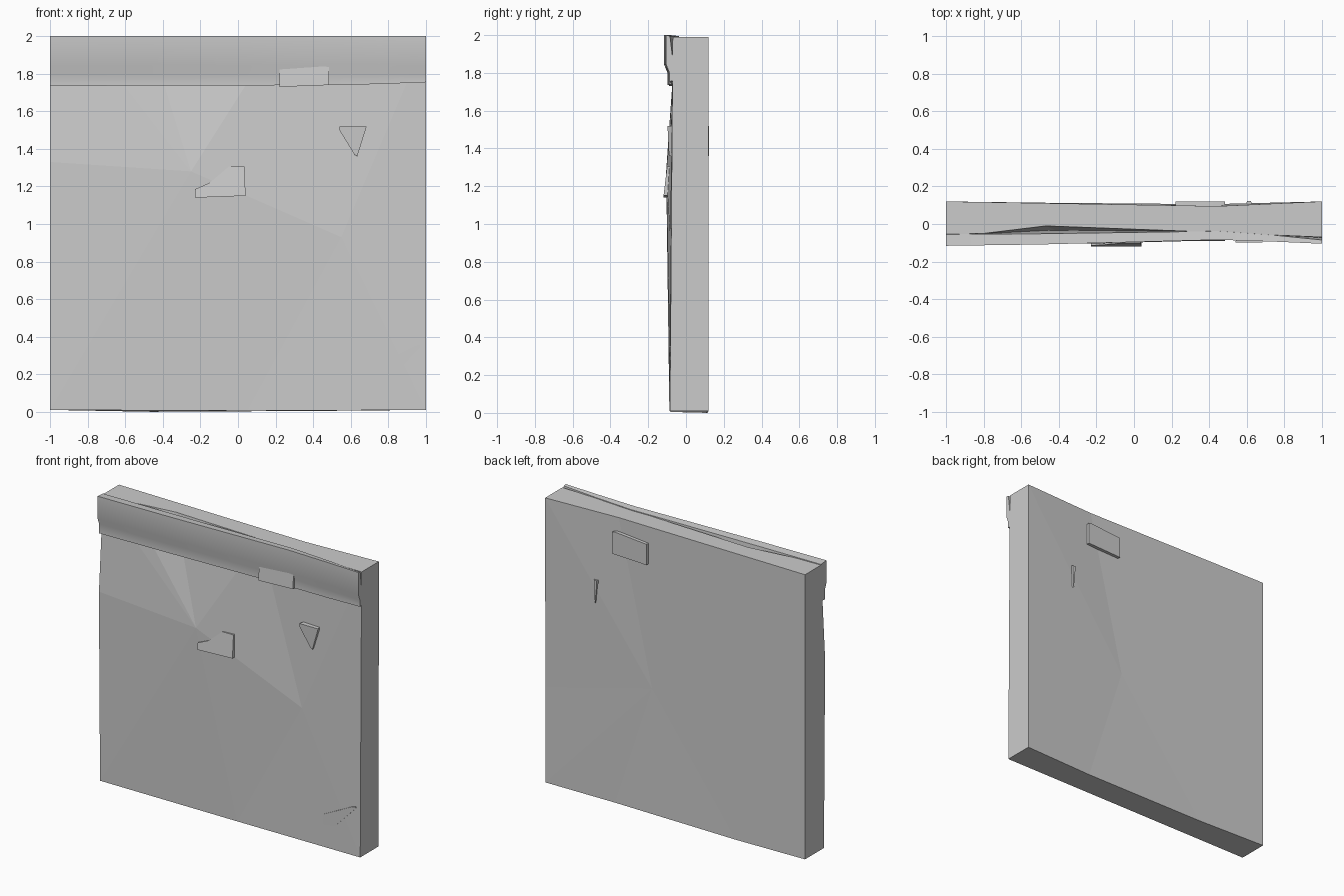
import bpy, math

if "Cube" in bpy.data.objects:
    bpy.data.objects.remove(bpy.data.objects["Cube"])


def make(name, verts, faces, angle=None):
    me = bpy.data.meshes.new(name)
    me.from_pydata(verts, [], faces)
    ob = bpy.data.objects.new(name, me)
    bpy.context.collection.objects.link(ob)
    bpy.ops.object.select_all(action='DESELECT')
    bpy.context.view_layer.objects.active = ob
    ob.select_set(True)
    bpy.ops.object.mode_set(mode='EDIT')
    bpy.ops.mesh.select_all(action='SELECT')
    bpy.ops.mesh.normals_make_consistent(inside=False)
    bpy.ops.object.mode_set(mode='OBJECT')
    if angle:
        bpy.ops.object.shade_smooth_by_angle(angle=math.radians(angle))
    return ob


# Slab: irregular front and back rims, each filled by gently faceted fans
front = [(-1, -.088, .01), (.05, -.08, .005), (1, -.085, .01), (1, -.07, 1.99),
         (.2, -.035, 1.99), (-.47, -.01, 1.99), (-.8, -.05, 1.99),
         (-1, -.055, 1.99), (-1, -.1, 1.33), (-1, -.095, .68)]
back = [(-1, .12, .01), (-.46, .113, 0), (.47, .105, .005), (1, .118, .01),
        (1, .118, .67), (1, .12, 1.99), (.45, .095, 1.99),
        (-1, .12, 1.99), (-1, .12, 1.2), (-1, .12, .55)]
hubs = [(-.25, -.105, 1.28), (.55, -.084, .93), (.19, .1, .87)]
A, B, C = 20, 21, 22
faces = [(A, i, (i + 1) % 10) for i in (0, 4, 5, 6, 7, 8, 9)]
faces += [(B, i, i + 1) for i in (1, 2, 3)] + [(A, B, 4), (A, 1, B)]
faces += [(C, 10 + i, 10 + (i + 1) % 10) for i in range(10)]
faces += [(0, 1, 2, 13, 12, 11, 10),
          (3, 4, 5, 6, 7, 17, 16, 15),
          (2, 3, 15, 14, 13),
          (7, 8, 9, 0, 10, 19, 18, 17)]
make("wall_slab", front + back + hubs, faces)

# Top trim: lofted along x (x, back y, front y, lower y, bottom z)
stations = [(-1, -.055, -.116, -.098, 1.735), (-.5, -.052, -.109, -.092, 1.737),
            (0, -.045, -.096, -.08, 1.738), (.45, -.038, -.084, -.07, 1.74),
            (.75, -.06, -.094, -.078, 1.745), (1, -.085, -.105, -.088, 1.755)]
verts, faces = [], []
for x, yb, yf, yl, zb in stations:
    verts += [(x, yb, 1.995), (x, yf, 2), (x, yf, 1.845), (x, yl, 1.8),
              (x, yl, zb), (x, -.045, zb + .005), (x, min(-.03, yb + .02), 1.83)]
n = 7
for s in range(len(stations) - 1):
    for i in range(n):
        j = (i + 1) % n
        faces.append((s * n + i, s * n + j, s * n + n + j, s * n + n + i))
faces += [tuple(range(n)), tuple(range(len(verts) - n, len(verts)))]
make("top_trim", verts, faces, 45)


# Stones set into the slab: outline in x/z, tilted front, optionally narrowed back
def stone(name, outline, y_low, y_high, y_back, narrow=1.0):
    xs, zs = zip(*outline)
    cx, lo, hi = (min(xs) + max(xs)) / 2, min(zs), max(zs)
    k = len(outline)
    v = [(x, y_low + (y_high - y_low) * (z - lo) / (hi - lo), z) for x, z in outline]
    v += [(cx + (x - cx) * narrow, y_back, z) for x, z in outline]
    f = [tuple(range(k)), tuple(range(k, 2 * k))]
    f += [(i, (i + 1) % k, k + (i + 1) % k, k + i) for i in range(k)]
    make(name, v, f, 40)


stone("middle_stone", [(-.23, 1.14), (.04, 1.15), (.035, 1.305), (-.05, 1.305),
                       (-.15, 1.22), (-.23, 1.185)], -.12, -.1, 0)
stone("wedge_stone", [(.54, 1.52), (.685, 1.52), (.635, 1.36), (.62, 1.37),
                      (.54, 1.5)], -.09, -.098, .122, .15)
stone("corner_stone", [(.715, .235), (.935, .345), (.965, .355), (.97, .345),
                       (.81, .18), (.72, .165)], -.088, -.09, 0)
stone("brick", [(.22, 1.73), (.485, 1.74), (.485, 1.89), (.46, 1.895),
                (.22, 1.875)], -.09, -.078, .12)
